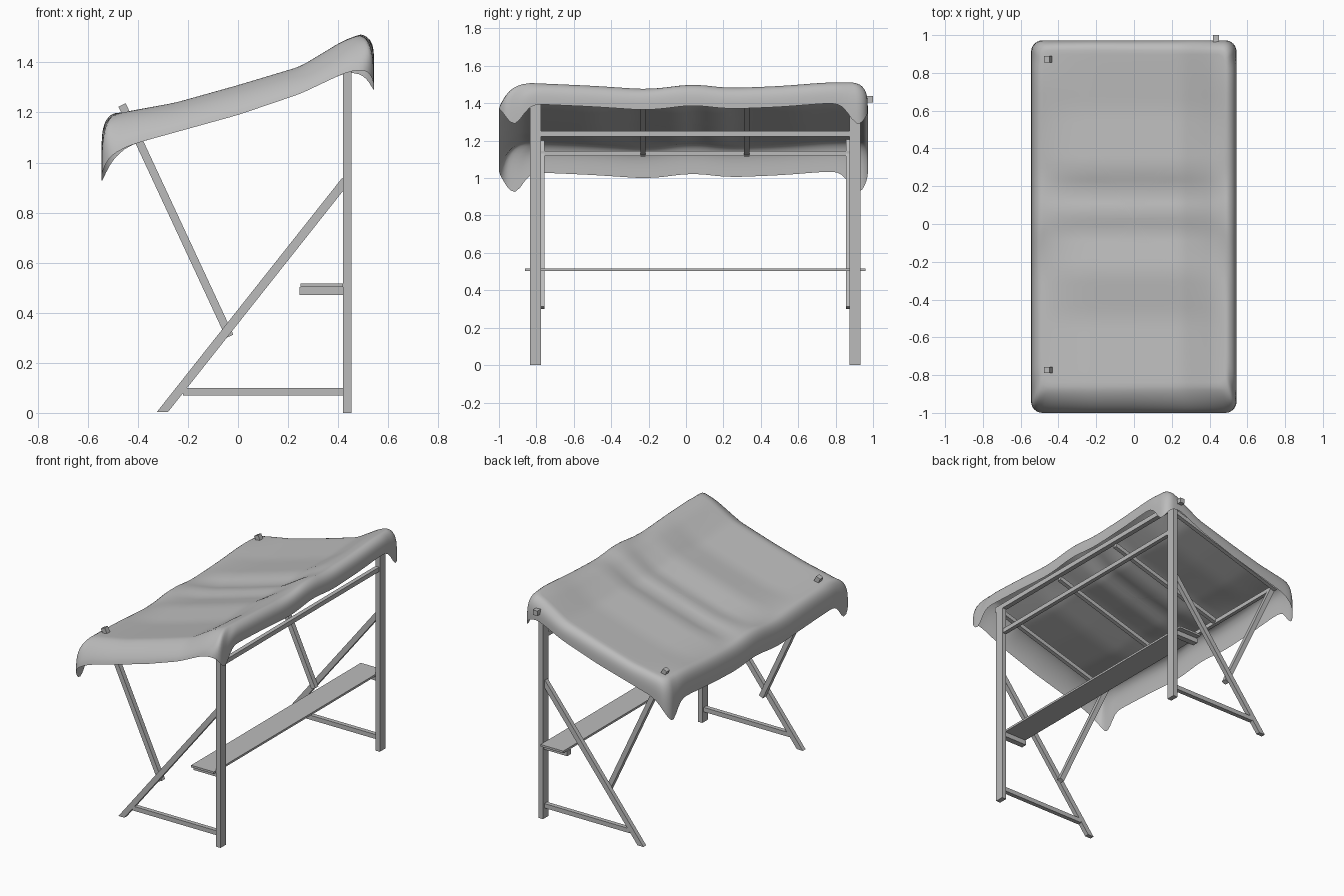
import bpy, bmesh, math
from mathutils import Vector, Matrix

cube = bpy.data.objects.get("Cube")
if cube:
    bpy.data.objects.remove(cube, do_unlink=True)

grey = bpy.data.materials.new("plain grey")
grey.use_nodes = True
colour = (0.5, 0.5, 0.5, 1)
grey.diffuse_color = colour
grey.node_tree.nodes["Principled BSDF"].inputs["Base Color"].default_value = colour


def finish(name, bm):
    mesh = bpy.data.meshes.new(name)
    bm.to_mesh(mesh)
    bm.free()
    mesh.materials.append(grey)
    obj = bpy.data.objects.new(name, mesh)
    bpy.context.collection.objects.link(obj)


def box(name, x0, x1, y0, y1, z0, z1):
    bm = bmesh.new()
    place = Matrix.Translation(((x0 + x1) / 2, (y0 + y1) / 2, (z0 + z1) / 2))
    size = Matrix.Diagonal((x1 - x0, y1 - y0, z1 - z0, 1))
    bmesh.ops.create_cube(bm, size=1, matrix=place @ size)
    finish(name, bm)


def slant(name, start, end, y, width, depth):
    """Bar between two (x, z) points in a plane of constant y, cut level at the floor."""
    a, b = Vector((start[0], y, start[1])), Vector((end[0], y, end[1]))
    along = (b - a).normalized()
    across = Vector((0, 1, 0))
    turn = Matrix((across.cross(along), across, along)).transposed().to_4x4()
    size = Matrix.Diagonal((width, depth, (b - a).length, 1))
    bm = bmesh.new()
    bmesh.ops.create_cube(bm, size=1, matrix=Matrix.Translation((a + b) / 2) @ turn @ size)
    cut = bmesh.ops.bisect_plane(bm, geom=bm.verts[:] + bm.edges[:] + bm.faces[:],
                                 plane_co=(0, 0, 0.004), plane_no=(0, 0, -1), clear_outer=True)
    rim = [e for e in cut["geom_cut"] if isinstance(e, bmesh.types.BMEdge)]
    if rim:
        bmesh.ops.contextual_create(bm, geom=rim)
    finish(name, bm)


# End frames: post, foot rail, long brace, canopy strut and shelf bracket
for side, y, inward in (("front", -0.805, 1), ("back", 0.904, -1)):
    box(side + "_post", 0.42, 0.453, y - 0.03, y + 0.03, 0, 1.405)
    box(side + "_foot_rail", -0.22, 0.42, y - 0.015, y + 0.015, 0.07, 0.1)
    slant(side + "_brace", (-0.33, -0.032), (0.43, 0.928), y, 0.035, 0.03)
    slant(side + "_strut", (-0.033, 0.306), (-0.463, 1.23), y + inward * 0.032, 0.032, 0.034)
    box(side + "_shelf_bracket", 0.245, 0.42, y - 0.02, y + 0.02, 0.47, 0.503)

# Shelf and long rails
box("shelf", 0.25, 0.42, -0.86, 0.96, 0.503, 0.517)
box("ridge_rail", 0.417, 0.45, -0.85, 1.0, 1.405, 1.438)
box("cross_rail", 0.42, 0.448, -0.79, 0.88, 1.222, 1.252)
box("eave_rail", -0.425, -0.4, -0.78, 0.885, 1.117, 1.145)

# Rafters under the cloth
for i, y in enumerate((-0.8, -0.23, 0.325, 0.904)):
    slant("rafter_%d" % (i + 1), (-0.43, 1.13), (0.43, 1.388), y, 0.028, 0.028)

# Cloth canopy: slope and hem across x, ripples along y
TOP = ((-0.5, 1.193), (-0.4, 1.212), (-0.25, 1.24), (0, 1.31),
       (0.25, 1.385), (0.42, 1.487), (0.49, 1.512))
HEM = ((-0.545, 1.03), (-0.5, 1.048), (-0.39, 1.082), (0, 1.19),
       (0.25, 1.275), (0.43, 1.36), (0.54, 1.4))
MIDDLE = ((-0.86, 0), (-0.5, -0.028), (-0.25, -0.004), (-0.03, -0.034), (0.05, -0.012),
          (0.17, -0.034), (0.3, -0.002), (0.6, -0.02), (0.92, 0))
EDGE = ((-0.86, 0), (-0.5, -0.016), (-0.2, -0.036), (0.04, -0.006), (0.22, -0.029),
        (0.5, -0.018), (0.78, 0.004), (0.92, 0))


def linear(profile, x):
    if x <= profile[0][0]:
        return profile[0][1]
    for (xa, za), (xb, zb) in zip(profile, profile[1:]):
        if x <= xb:
            return za + (zb - za) * (x - xa) / (xb - xa)
    return profile[-1][1]


def smooth(profile, x, reach=0.025):
    return sum(linear(profile, x + k * reach / 3) for k in range(-3, 4)) / 7


def ripple(x, y):
    blend = min(1, (abs(x) / 0.49) ** 4)
    return smooth(MIDDLE, y, 0.05) * (1 - blend) + smooth(EDGE, y, 0.08) * blend


def outline(x0, x1, y0, y1, r):
    """Counter-clockwise rounded rectangle with a fixed number of points."""
    centres = ((x1 - r, y0 + r), (x1 - r, y1 - r), (x0 + r, y1 - r), (x0 + r, y0 + r))
    pts = []
    for i, (cx, cy) in enumerate(centres):
        start = (i - 1) * math.pi / 2
        arc = [(cx + r * math.cos(start + k * math.pi / 12),
                cy + r * math.sin(start + k * math.pi / 12)) for k in range(7)]
        pts += arc
        nx, ny = centres[(i + 1) % 4]
        ex, ey = arc[-1]
        count = 72 if i % 2 == 0 else 32
        pts += [(ex + (nx - cx) * k / count, ey + (ny - cy) * k / count)
                for k in range(1, count)]
    return pts


inner = outline(-0.49, 0.49, -0.86, 0.92, 0.04)
outer = outline(-0.545, 0.543, -1.0, 0.972, 0.06)
mid_y = 0.03
rings = []

# Top of the cloth
for j in range(1, 41):
    s = j / 40
    ring = []
    for x, y in inner:
        px, py = x * s, mid_y + (y - mid_y) * s
        ring.append((px, py, smooth(TOP, px) + ripple(px, py)))
    rings.append(ring)

# Hanging skirt with drooping corners, slacker at the front end
for j in range(1, 11):
    k = j / 10
    ring = []
    for (x, y), (ox, oy) in zip(inner, outer):
        top = smooth(TOP, x) + ripple(x, y)
        gap = math.hypot(abs(ox) - 0.54, abs(oy) - 0.92)
        hem = smooth(HEM, ox) + ripple(0.49, oy) * min(1, abs(ox) / 0.54) ** 8
        hem -= 0.108 * math.exp(-(gap / 0.065) ** 2)
        slack = min(1, max(0, (-0.84 - y) / 0.02))
        out = 1 - (1 - k) ** (3 - 1.6 * slack)
        ring.append((x + (ox - x) * out, y + (oy - y) * out, top + (hem - top) * k ** 1.5))
    rings.append(ring)

bm = bmesh.new()
rows = [[bm.verts.new(p) for p in ring] for ring in rings]
hub = bm.verts.new((0, mid_y, smooth(TOP, 0) + ripple(0, mid_y)))
n = len(inner)
for i in range(n):
    nxt = (i + 1) % n
    bm.faces.new((hub, rows[0][i], rows[0][nxt]))
    for a, b in zip(rows, rows[1:]):
        bm.faces.new((a[i], b[i], b[nxt], a[nxt]))
for face in bm.faces:
    face.smooth = True
finish("cloth_canopy", bm)
